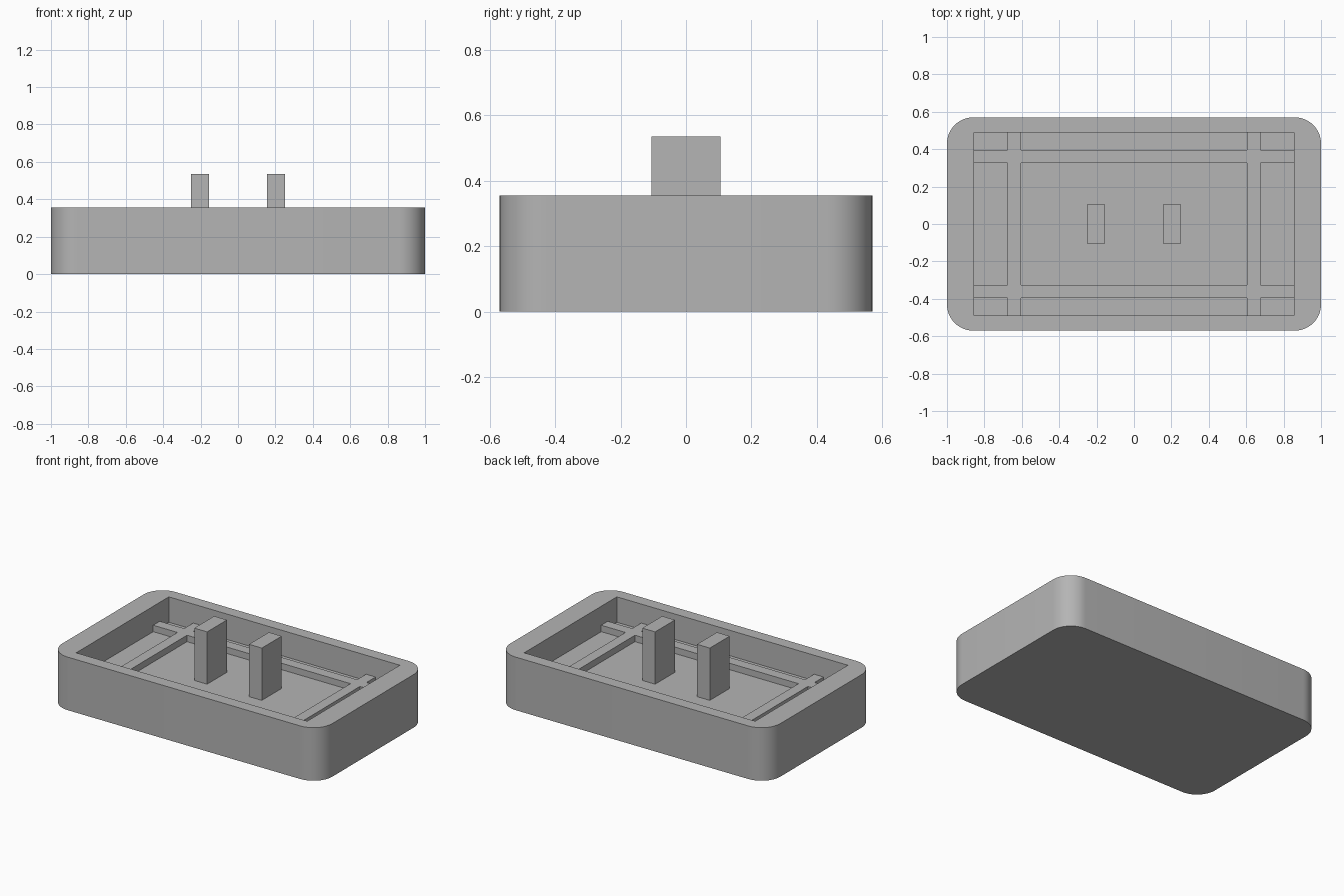
import bpy
import bmesh
from mathutils import Vector

old = bpy.data.objects.get("Cube")
if old:
    bpy.data.objects.remove(old, do_unlink=True)

# One plain grey for the whole part
grey = bpy.data.materials.new("plain_grey")
grey.use_nodes = True
grey.diffuse_color = (0.46, 0.46, 0.46, 1)
grey.node_tree.nodes["Principled BSDF"].inputs["Base Color"].default_value = grey.diffuse_color


def box(name, low, high, corner_radius=0.0):
    """Box between two corners, optionally with rounded vertical edges."""
    low, high = Vector(low), Vector(high)
    bm = bmesh.new()
    bmesh.ops.create_cube(bm, size=1)
    for v in bm.verts:
        v.co = Vector(h if c > 0 else l for c, l, h in zip(v.co, low, high))
    if corner_radius:
        upright = [e for e in bm.edges if abs(e.verts[0].co.z - e.verts[1].co.z) > 0.01]
        bmesh.ops.bevel(bm, geom=upright, offset=corner_radius, segments=12,
                        profile=0.5, affect='EDGES')
    mesh = bpy.data.meshes.new(name)
    bm.to_mesh(mesh)
    bm.free()
    mesh.materials.append(grey)
    obj = bpy.data.objects.new(name, mesh)
    bpy.context.collection.objects.link(obj)
    return obj


HALF_X, HALF_Y, HEIGHT = 1.0, 0.57, 0.355
CAV_X, CAV_Y, FLOOR = 0.855, 0.49, 0.185
RIB_TOP, POST_TOP = 0.228, 0.535
RIB_X = (0.605, 0.675)
RIB_Y = (0.325, 0.395)

# Tray body with rounded corners and a square-cornered cavity
tray = box("tray", (-HALF_X, -HALF_Y, 0), (HALF_X, HALF_Y, HEIGHT), 0.14)
cutter = box("cavity_cutter", (-CAV_X, -CAV_Y, FLOOR), (CAV_X, CAV_Y, HEIGHT + 0.2))
cutter.hide_render = True
cut = tray.modifiers.new("cavity", 'BOOLEAN')
cut.operation = 'DIFFERENCE'
cut.solver = 'EXACT'
cut.object = cutter
bpy.context.view_layer.objects.active = tray
tray.select_set(True)
bpy.ops.object.modifier_apply(modifier=cut.name)
bpy.data.objects.remove(cutter, do_unlink=True)
bpy.ops.object.shade_smooth_by_angle(angle=0.6)


def span(limits, sign):
    """Mirror a pair of limits to the given side."""
    return sorted(sign * v for v in limits)


# Long ribs along the front and back of the cavity floor
for side, label in ((-1, "front"), (1, "back")):
    y0, y1 = span(RIB_Y, side)
    box(label + "_rib", (-CAV_X, y0, FLOOR), (CAV_X, y1, RIB_TOP))

for side, label in ((-1, "right"), (1, "left")):
    # Cross rib, in pieces between the long ribs and the walls
    x0, x1 = span(RIB_X, side)
    pieces = {"middle": (-RIB_Y[0], RIB_Y[0]),
              "front": (-CAV_Y, -RIB_Y[1]),
              "back": (RIB_Y[1], CAV_Y)}
    for part, (y0, y1) in pieces.items():
        box(f"{label}_cross_rib_{part}", (x0, y0, FLOOR), (x1, y1, RIB_TOP))
    # Upright post
    x0, x1 = span((0.155, 0.25), side)
    box(label + "_post", (x0, -0.105, FLOOR), (x1, 0.105, POST_TOP))
